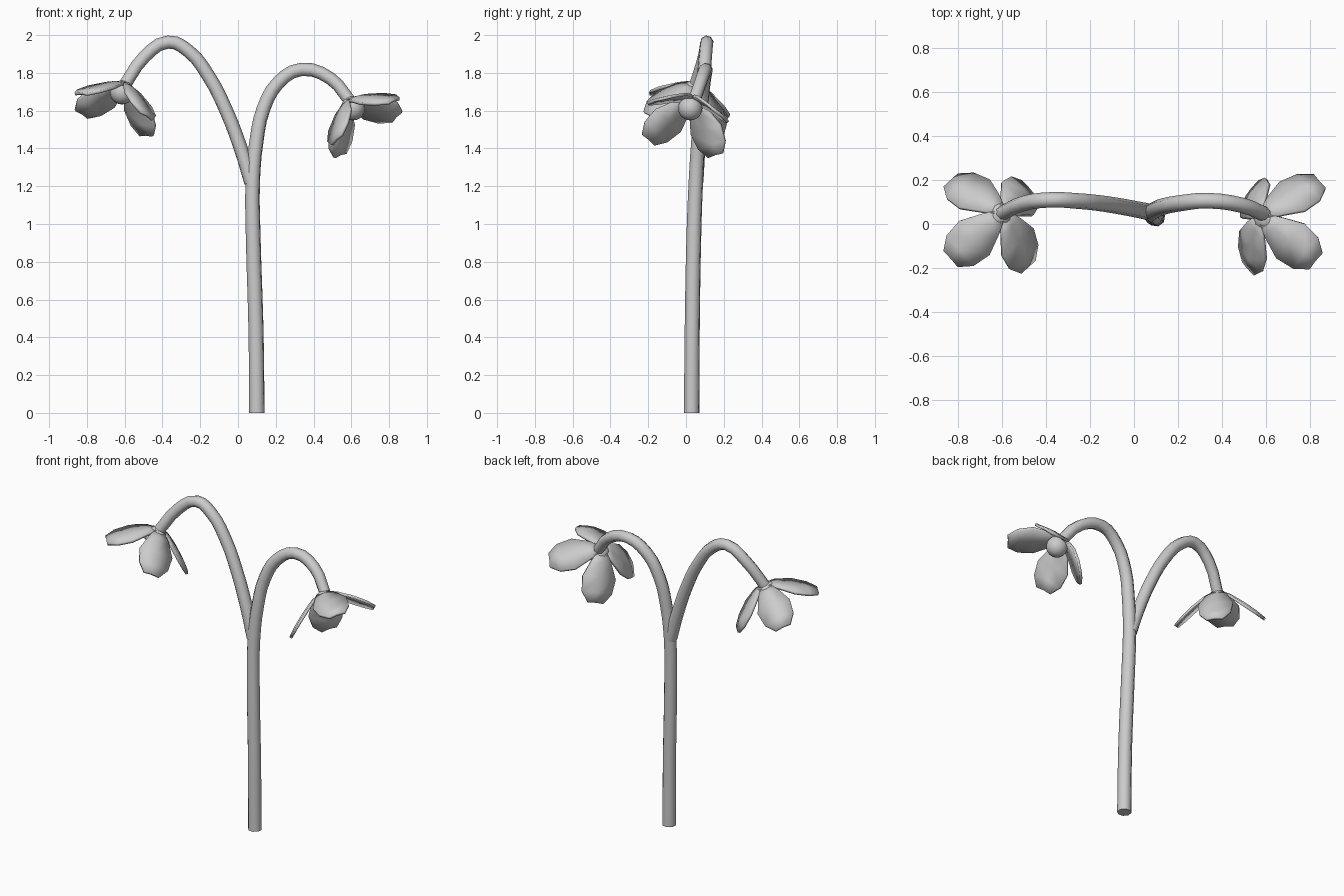
import bpy, bmesh, math
from mathutils import Vector, Matrix

if "Cube" in bpy.data.objects:
    bpy.data.objects.remove(bpy.data.objects["Cube"])


def smooth(ob, angle):
    bpy.ops.object.select_all(action='DESELECT')
    ob.select_set(True)
    bpy.context.view_layer.objects.active = ob
    bpy.ops.object.shade_smooth_by_angle(angle=math.radians(angle))


def stem(name, points, r0, r1):
    """Tapered eight-sided tube along a smooth path."""
    cu = bpy.data.curves.new(name, 'CURVE')
    cu.dimensions = '3D'
    cu.bevel_depth = 1.0
    cu.bevel_resolution = 2
    cu.resolution_u = 3
    cu.use_fill_caps = True
    sp = cu.splines.new('BEZIER')
    sp.bezier_points.add(len(points) - 1)
    for i, (bp, p) in enumerate(zip(sp.bezier_points, points)):
        bp.co = p
        bp.handle_left_type = bp.handle_right_type = 'AUTO'
        bp.radius = r0 + (r1 - r0) * i / (len(points) - 1)
    ob = bpy.data.objects.new(name, cu)
    bpy.context.collection.objects.link(ob)
    bpy.ops.object.select_all(action='DESELECT')
    ob.select_set(True)
    bpy.context.view_layer.objects.active = ob
    bpy.ops.object.convert(target='MESH')
    smooth(bpy.context.object, 50)


# petal profile: distance from flower axis, depth along axis, half width
PETAL = [(0.01, 0.0, 0.025), (0.07, 0.025, 0.062), (0.145, 0.078, 0.103),
         (0.215, 0.135, 0.092), (0.26, 0.178, 0.048)]


def flower(side, base, axis, toward):
    """Four petals around a drooping axis, with a round centre."""
    base, a = Vector(base), Vector(axis).normalized()
    r = Vector(toward)
    r = (r - a * r.dot(a)).normalized()
    for k in range(4):
        rad = Matrix.Rotation(k * math.pi / 2, 3, a) @ r
        tan = a.cross(rad)
        bm = bmesh.new()
        rows = []
        for u, d, w in PETAL:
            rows.append([bm.verts.new(base + rad * u + tan * (w * s)
                                      + a * (d + 0.1 * w * abs(s)))
                         for s in (-1, 0, 1)])
        for p, q in zip(rows, rows[1:]):
            for i in range(2):
                bm.faces.new((p[i], p[i + 1], q[i + 1], q[i]))
        bmesh.ops.recalc_face_normals(bm, faces=bm.faces)
        me = bpy.data.meshes.new(f"{side}_petal_{k + 1}")
        bm.to_mesh(me)
        bm.free()
        ob = bpy.data.objects.new(me.name, me)
        bpy.context.collection.objects.link(ob)
        sol = ob.modifiers.new("thickness", 'SOLIDIFY')
        sol.thickness = 0.016
        sol.offset = 0
        smooth(ob, 40)
    bpy.ops.mesh.primitive_uv_sphere_add(segments=16, ring_count=10, radius=0.064,
                                         location=base + a * 0.05)
    bpy.context.object.name = side + "_flower_centre"
    smooth(bpy.context.object, 60)


# main stem, arching to the right
stem("main_stem", [(0.10, 0.03, 0), (0.095, 0.033, 0.45), (0.08, 0.042, 0.95),
                   (0.078, 0.052, 1.22), (0.098, 0.065, 1.44), (0.135, 0.08, 1.61),
                   (0.215, 0.095, 1.75), (0.335, 0.106, 1.818), (0.49, 0.085, 1.77),
                   (0.59, 0.045, 1.655)], 0.042, 0.034)

# side stem, arching to the left
stem("side_stem", [(0.07, 0.055, 1.22), (0.018, 0.065, 1.39), (-0.062, 0.08, 1.60),
                   (-0.16, 0.095, 1.79), (-0.265, 0.105, 1.918), (-0.37, 0.11, 1.963),
                   (-0.495, 0.095, 1.885), (-0.6, 0.048, 1.735)], 0.038, 0.034)

# drooping flowers
flower("left", (-0.597, 0.05, 1.742), (-0.33, -0.27, -0.905), (-0.34, 0.38, 0.01))
flower("right", (0.58, 0.033, 1.652), (0.566, -0.21, -0.797), (0.31, 0.38, 0.12))
